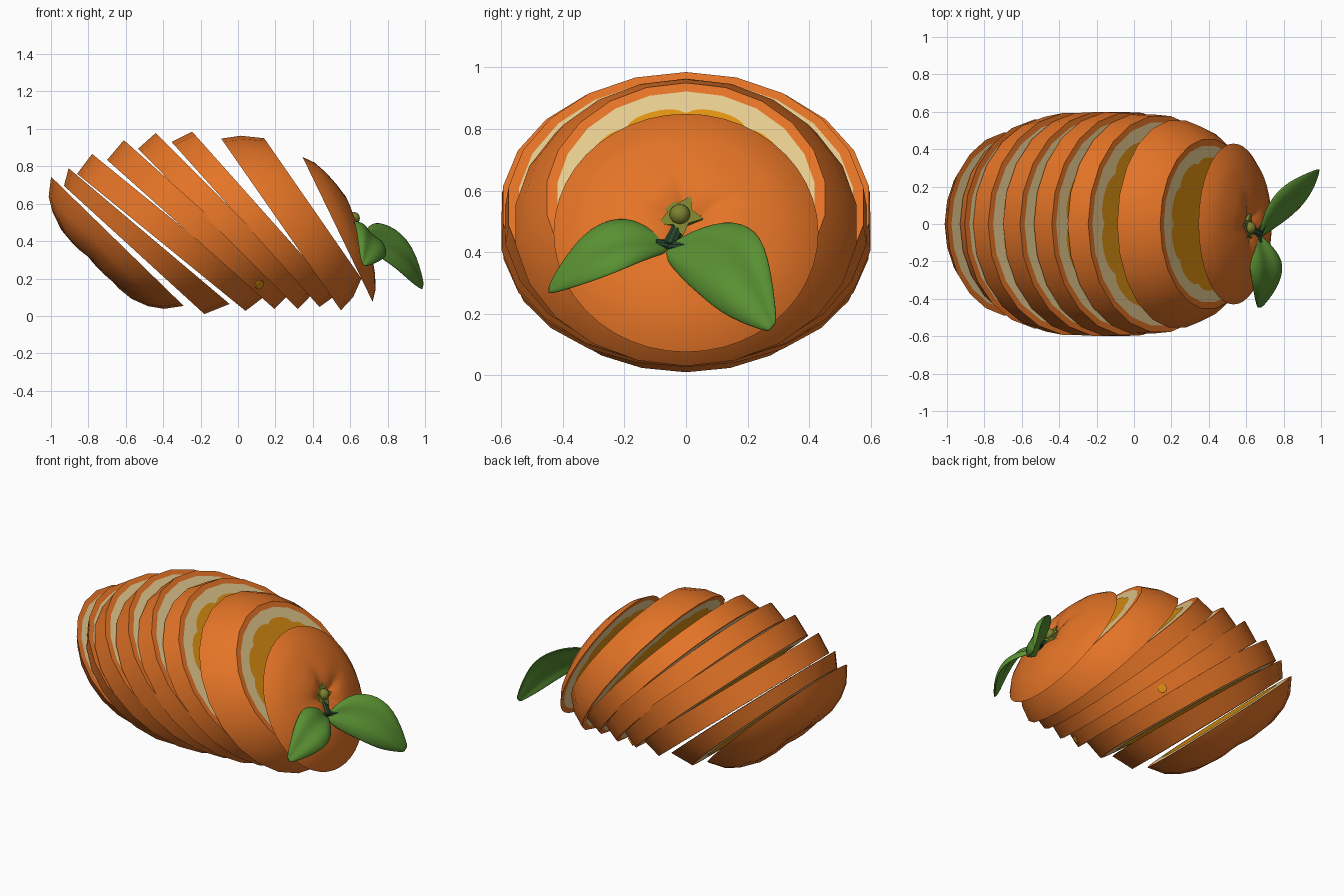
import bpy, bmesh, math
from mathutils import Vector

if "Cube" in bpy.data.objects:
    bpy.data.objects.remove(bpy.data.objects["Cube"])

def material(name, col):
    m = bpy.data.materials.new(name)
    m.diffuse_color = (*col, 1)
    m.use_nodes = True
    m.node_tree.nodes["Principled BSDF"].inputs["Base Color"].default_value = m.diffuse_color
    return m

RIND = material("orange rind", (0.78, 0.175, 0.02))
PITH = material("cream pith", (0.80, 0.60, 0.28))
PULP = material("amber pulp", (0.75, 0.29, 0.006))
LEAF = material("leaf green", (0.10, 0.28, 0.032))
CALYX = material("olive calyx", (0.20, 0.22, 0.028))
STALK = material("dark stalk", (0.02, 0.06, 0.025))

def make(name, verts, faces, mats, idx=None, angle=35, fix=True):
    me = bpy.data.meshes.new(name)
    me.from_pydata([tuple(v) for v in verts], [], faces)
    for m in mats:
        me.materials.append(m)
    if idx:
        for p, i in zip(me.polygons, idx):
            p.material_index = i
    if fix:
        bm = bmesh.new()
        bm.from_mesh(me)
        bmesh.ops.recalc_face_normals(bm, faces=bm.faces)
        bm.to_mesh(me)
        bm.free()
    ob = bpy.data.objects.new(name, me)
    bpy.context.collection.objects.link(ob)
    bpy.ops.object.select_all(action='DESELECT')
    ob.select_set(True)
    bpy.context.view_layer.objects.active = ob
    bpy.ops.object.shade_smooth_by_angle(angle=math.radians(angle))
    return ob

Y = Vector((0, 1, 0))

def chord(x1, z1, x2, z2):
    """Disc seen edge-on in the front view: centre, up, normal, radius."""
    t, b = Vector((x1, 0, z1)), Vector((x2, 0, z2))
    u = (t - b).normalized()
    return (t + b) / 2, u, Vector((u.z, 0, -u.x)), (t - b).length / 2

def ring(disc, r, n, h=0.0, wave=0.0):
    c, u, nm, _ = disc
    out = []
    for i in range(n):
        a = 2 * math.pi * i / n
        hh = h + wave * (2 * abs(math.sin(2.5 * a + 0.3)) - 1)
        out.append(c + u * (r * math.cos(a)) + Y * (r * math.sin(a)) + nm * hh)
    return out

def loft(name, rings, band_mats, start, end):
    """Closed skin over rings; the first and last ring are filled."""
    n = len(rings[0])
    verts = [v for r in rings for v in r]
    faces, idx = [], []
    for k in range(len(rings) - 1):
        for i in range(n):
            j = (i + 1) % n
            faces.append((k*n + i, k*n + j, (k+1)*n + j, (k+1)*n + i))
            idx.append(band_mats[k])
    faces += [tuple(range(n)), tuple(range((len(rings)-1)*n, len(rings)*n))]
    idx += [start, end]
    return make(name, verts, faces, [RIND, PITH], idx)

def pulp(name, disc, side):
    """Scalloped pulp plate with ten segments, just proud of the cut face."""
    c, u, nm, r = disc
    n = 80
    vs = [c + nm * side * 0.003]
    for i in range(n):
        a = 2 * math.pi * i / n
        q = (r - 0.10) * (1 - 0.06 * (1 - abs(math.sin(5 * a))) ** 2)
        vs.append(c + u*q*math.cos(a) + Y*q*math.sin(a) + nm*side*0.003)
    fs = [(0, 1 + i, 1 + (i + 1) % n) for i in range(n)]
    me_n = (vs[2] - vs[0]).cross(vs[8] - vs[0])
    if me_n.dot(nm * side) < 0:
        fs = [f[::-1] for f in fs]
    make(name, vs, fs, [PULP], fix=False)

RIM, N = 0.034, 22

# middle slices: left cut and right cut
slices = [
    ((-.93, .695, -.18, .01), (-.906, .79, -.045, .064)),
    ((-.86, .76, .04, .027), (-.78, .866, .15, .11)),
    ((-.70, .834, .195, .037), (-.61, .94, .29, .135)),
    ((-.535, .893, .32, .037), (-.44, .978, .41, .13)),
    ((-.355, .93, .436, .048), (-.245, .985, .53, .116)),
    ((-.09, .948, .55, .03), (.14, .95, .66, .20)),
]
for k, (a, b) in enumerate(slices):
    L, R = chord(*a), chord(*b)
    rings = [ring(L, L[3] - RIM, N), ring(L, L[3], N)]
    bands = [0, 0]
    if k == 5:  # thick slice bulges in the middle
        mid = ((L[0] + R[0]) / 2, L[1], L[2], 0)
        rings.append(ring(mid, (L[3] + R[3]) / 2 + 0.018, N))
        bands.append(0)
    rings += [ring(R, R[3], N), ring(R, R[3] - RIM, N)]
    bands.append(0)
    loft("slice_%d" % (k + 2), rings, bands, 1, 1)
    pulp("pulp_left_%d" % (k + 2), L, -1)
    pulp("pulp_right_%d" % (k + 2), R, 1)

# end caps: cut face plus a domed, dimpled skin
def cap(name, disc, profile, side, n):
    rings = [ring(disc, disc[3] - RIM, n)]
    rings += [ring(disc, r, n, side * h, side * w) for r, h, w in profile]
    loft(name, rings, [0] * len(profile), 1, 0)
    pulp(name + "_pulp", disc, -side)

cap("bottom_cap", chord(-1.0, .745, -.29, .053),
    [(.495, 0, 0), (.43, .085, 0), (.36, .13, .004), (.27, .16, .008),
     (.18, .17, .006), (.10, .167, .003), (.04, .16, 0)], -1, N)
stem_disc = chord(.345, .85, .72, .075)
cap("stem_cap", stem_disc,
    [(.43, 0, 0), (.375, .045, 0), (.30, .077, 0), (.22, .10, .001),
     (.15, .112, .004), (.09, .105, .008), (.045, .085, .005), (.015, .075, 0)], 1, 44)

# small patches of pulp showing through the rind on both sides
for s in (-1, 1):
    nrm = Vector((.747 * .454, s * .392, -.665 * .454)).normalized()
    bpy.ops.mesh.primitive_cylinder_add(
        vertices=10, radius=.026, depth=.009, location=(.115, s * .392, .166),
        rotation=nrm.to_track_quat('Z', 'Y').to_euler())
    bpy.context.object.name = "pulp_spot"
    bpy.context.object.data.materials.append(PULP)

# star-shaped calyx with a round button
_, u, nm, _ = stem_disc
c0 = Vector((.608, -.02, .517))
vs, fs = [], []
for h, sc in ((-.03, .8), (.012, 1)):
    for i in range(10):
        a = math.pi * i / 5 + 0.5
        r = (.078 if i % 2 == 0 else .042) * sc
        vs.append(c0 + u*r*math.cos(a) + Y*r*math.sin(a) + nm*h)
fs = [tuple(range(10)), tuple(range(10, 20))]
fs += [(i, (i + 1) % 10, 10 + (i + 1) % 10, 10 + i) for i in range(10)]
make("calyx", vs, fs, [CALYX])
bpy.ops.mesh.primitive_uv_sphere_add(segments=14, ring_count=8, radius=.034,
                                     location=c0 + nm * .012)
bpy.context.object.name = "calyx_button"
bpy.context.object.data.materials.append(CALYX)
bpy.ops.object.shade_smooth()

# short stalk joining the leaves to the calyx
def rod(name, a, b, r1, r2):
    a, b = Vector(a), Vector(b)
    bpy.ops.mesh.primitive_cone_add(
        vertices=10, radius1=r1, radius2=r2, depth=(b - a).length, location=(a + b) / 2,
        rotation=(b - a).to_track_quat('Z', 'Y').to_euler())
    bpy.context.object.name = name
    bpy.context.object.data.materials.append(STALK)
    bpy.ops.object.shade_smooth_by_angle()

rod("stalk", (.61, -.025, .48), (.67, -.055, .415), .022, .026)
rod("leaf_stem_right", (.66, -.055, .42), (.71, .01, .42), .02, .012)
rod("leaf_stem_left", (.66, -.045, .42), (.675, -.10, .43), .02, .012)

# leaves: midrib points with half-width vectors, puffed either side of the rib
def leaf(name, mids, widths):
    vs, fs = [], []
    mids = [Vector(m) for m in mids]
    widths = [Vector(w) * 1.07 for w in widths]
    for i, (m, w) in enumerate(zip(mids, widths)):
        t = mids[min(i + 1, len(mids) - 1)] - mids[max(i - 1, 0)]
        nrm = t.cross(w).normalized()
        for s, lift in ((-1, -.12), (-.55, .16), (0, -.06), (.55, .16), (1, -.12)):
            vs.append(m + w * s + nrm * lift * w.length)
    for i in range(len(mids) - 1):
        for j in range(4):
            k = i * 5 + j
            fs.append((k, k + 5, k + 6, k + 1))
    ob = make(name, vs, fs, [LEAF], angle=60, fix=False)
    so = ob.modifiers.new("thickness", 'SOLIDIFY')
    so.thickness, so.offset = .014, 0
    su = ob.modifiers.new("smooth", 'SUBSURF')
    su.levels = su.render_levels = 2

leaf("leaf_right",
     [(.67, -.06, .41), (.73, .03, .42), (.83, .12, .385), (.93, .195, .30), (.99, .285, .15)],
     [(0, .012, .018), (-.015, .06, .085), (-.02, .08, .11), (0, .065, .105), (.004, .012, .012)])
leaf("leaf_left",
     [(.66, -.06, .415), (.69, -.13, .44), (.72, -.22, .437), (.71, -.34, .39), (.668, -.45, .272)],
     [(.015, 0, -.015), (.065, 0, -.055), (.09, 0, -.085), (.065, 0, -.085), (.01, 0, -.01)])
